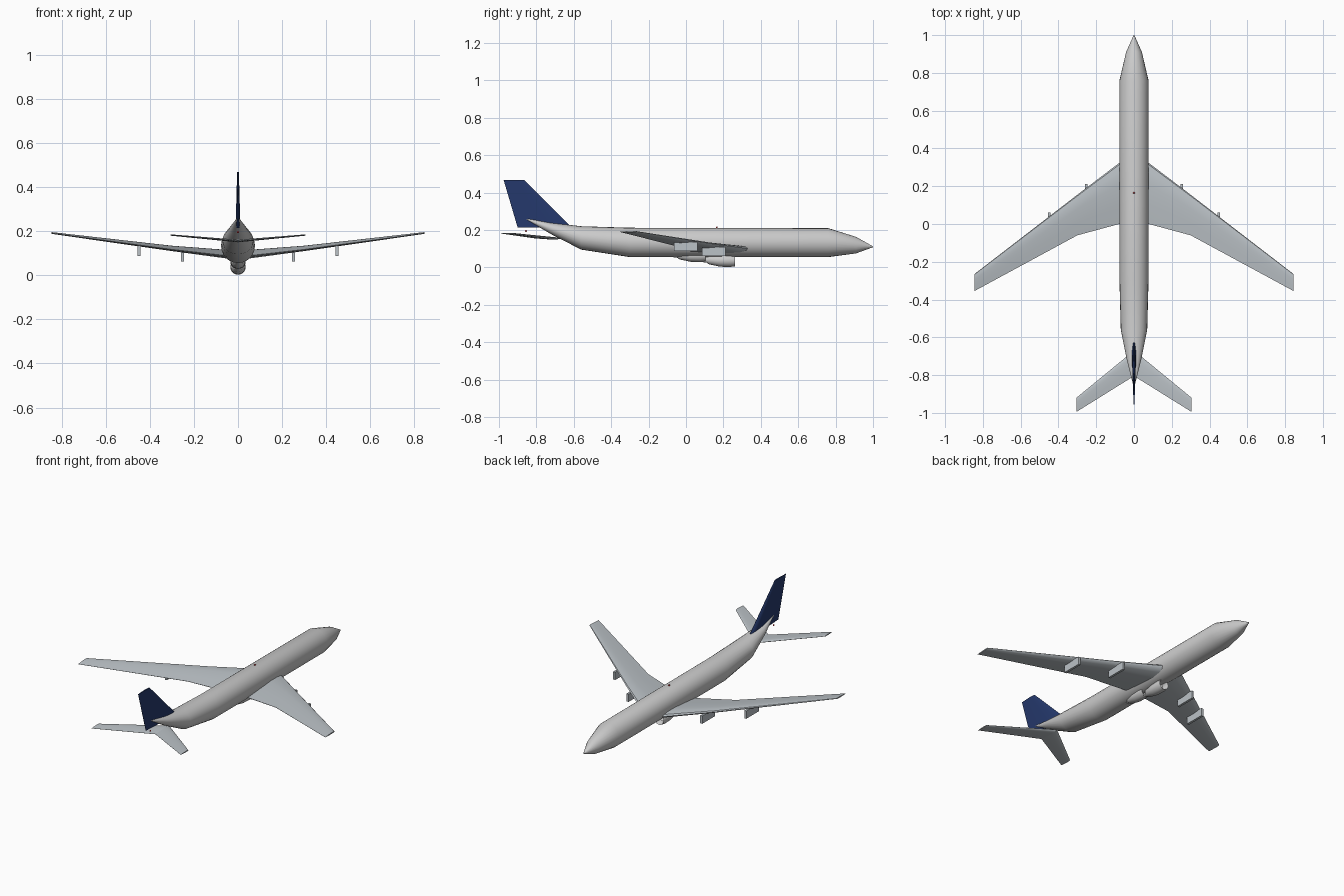
import bpy, bmesh, math
from mathutils import Vector

if "Cube" in bpy.data.objects:
    bpy.data.objects.remove(bpy.data.objects["Cube"])


def material(name, rgb):
    m = bpy.data.materials.new(name)
    m.diffuse_color = (*rgb, 1)
    m.use_nodes = True
    m.node_tree.nodes["Principled BSDF"].inputs["Base Color"].default_value = m.diffuse_color
    return m


navy = material("navy", (0.018, 0.04, 0.15))
wing_grey = material("wing_grey", (0.5, 0.54, 0.57))
red = material("red", (0.6, 0.03, 0.03))


def loft(name, rings, mat=None, caps=True, angle=35):
    """Skin a series of equal-length closed rings."""
    bm = bmesh.new()
    vs = [[bm.verts.new(p) for p in ring] for ring in rings]
    n = len(rings[0])
    for a, b in zip(vs, vs[1:]):
        for i in range(n):
            bm.faces.new((a[i], a[(i + 1) % n], b[(i + 1) % n], b[i]))
    if caps:
        bm.faces.new(vs[0])
        bm.faces.new(vs[-1])
    bmesh.ops.recalc_face_normals(bm, faces=bm.faces)
    me = bpy.data.meshes.new(name)
    bm.to_mesh(me)
    bm.free()
    ob = bpy.data.objects.new(name, me)
    bpy.context.collection.objects.link(ob)
    if mat:
        me.materials.append(mat)
    bpy.ops.object.select_all(action='DESELECT')
    ob.select_set(True)
    bpy.context.view_layer.objects.active = ob
    bpy.ops.object.shade_smooth_by_angle(angle=math.radians(angle))
    return ob


def ellipse(y, zc, rx, rz, n=24):
    return [(rx * math.cos(2 * math.pi * i / n), y, zc + rz * math.sin(2 * math.pi * i / n))
            for i in range(n)]


# Aerofoil: chord fraction and half-thickness fraction
FOIL = [(0, 0), (0.03, 0.5), (0.15, 0.9), (0.35, 1), (0.7, 0.55), (1, 0.06),
        (1, -0.06), (0.7, -0.55), (0.35, -1), (0.15, -0.9), (0.03, -0.5)]


def wing_ring(x, lead, trail, z, half, drop=0):
    return [(x, lead + (trail - lead) * c, z - drop * c + half * t) for c, t in FOIL]


# Fuselage: y, bottom, top, half width
BODY = [(1.0, 0.108, 0.112, 0.002), (0.91, 0.075, 0.163, 0.042), (0.76, 0.055, 0.21, 0.077),
        (-0.30, 0.055, 0.212, 0.077), (-0.56, 0.095, 0.22, 0.07),
        (-0.72, 0.177, 0.238, 0.038), (-0.855, 0.256, 0.263, 0.004)]
loft("fuselage", [ellipse(y, (b + t) / 2, w, (t - b) / 2) for y, b, t, w in BODY])

for s, side in ((1, "right"), (-1, "left")):
    # Swept main wing with trailing edge kink
    loft(side + "_wing", [wing_ring(s * 0.03, 0.36, 0.013, 0.097, 0.02, 0.012),
                          wing_ring(s * 0.3, 0.155, -0.06, 0.124, 0.012, 0.008),
                          wing_ring(s * 0.845, -0.265, -0.355, 0.192, 0.004, 0.002)], wing_grey)
    # Tailplane
    loft(side + "_tailplane", [wing_ring(0, -0.67, -0.805, 0.155, 0.006),
                               wing_ring(s * 0.305, -0.92, -0.995, 0.182, 0.003)], wing_grey)
    # Engine pylons
    for label, x, y, z in (("inner", 0.252, 0.148, 0.086), ("outer", 0.448, -0.002, 0.112)):
        box = [(-0.007, -0.024), (0.007, -0.024), (0.007, 0.024), (-0.007, 0.024)]
        loft(f"{side}_{label}_pylon",
             [[(s * x + dx, y + dy, z + dz) for dx, dz in box] for dy in (-0.063, 0.063)],
             wing_grey)

# Tail fin: the aerofoil turned upright
fin = [[(half * t, lead + (trail - lead) * c, z) for c, t in FOIL]
       for z, lead, trail, half in ((0.213, -0.61, -0.9, 0.011), (0.467, -0.865, -0.975, 0.004))]
loft("tail_fin", fin, navy)

# Engine nacelles under the belly, with hollow inlets: y offset and radius
NACELLE = [(-0.05, 0.012), (-0.04, 0.024), (-0.005, 0.028), (0, 0.031), (-0.03, 0.035),
           (-0.08, 0.033), (-0.14, 0.023), (-0.15, 0.015), (-0.20, 0.009)]
for label, y, z in (("front", 0.262, 0.037), ("rear", 0.105, 0.063)):
    loft(label + "_nacelle", [ellipse(y + dy, z - 0.02 * dy if dy < -0.1 else z, r, r)
                              for dy, r in NACELLE])

# Beacon lights
for name, pos in (("top_beacon", (0, 0.165, 0.213)), ("tail_light", (0, -0.855, 0.195))):
    bpy.ops.mesh.primitive_uv_sphere_add(segments=10, ring_count=6, radius=0.005, location=Vector(pos))
    light = bpy.context.object
    light.name = name
    light.data.materials.append(red)
